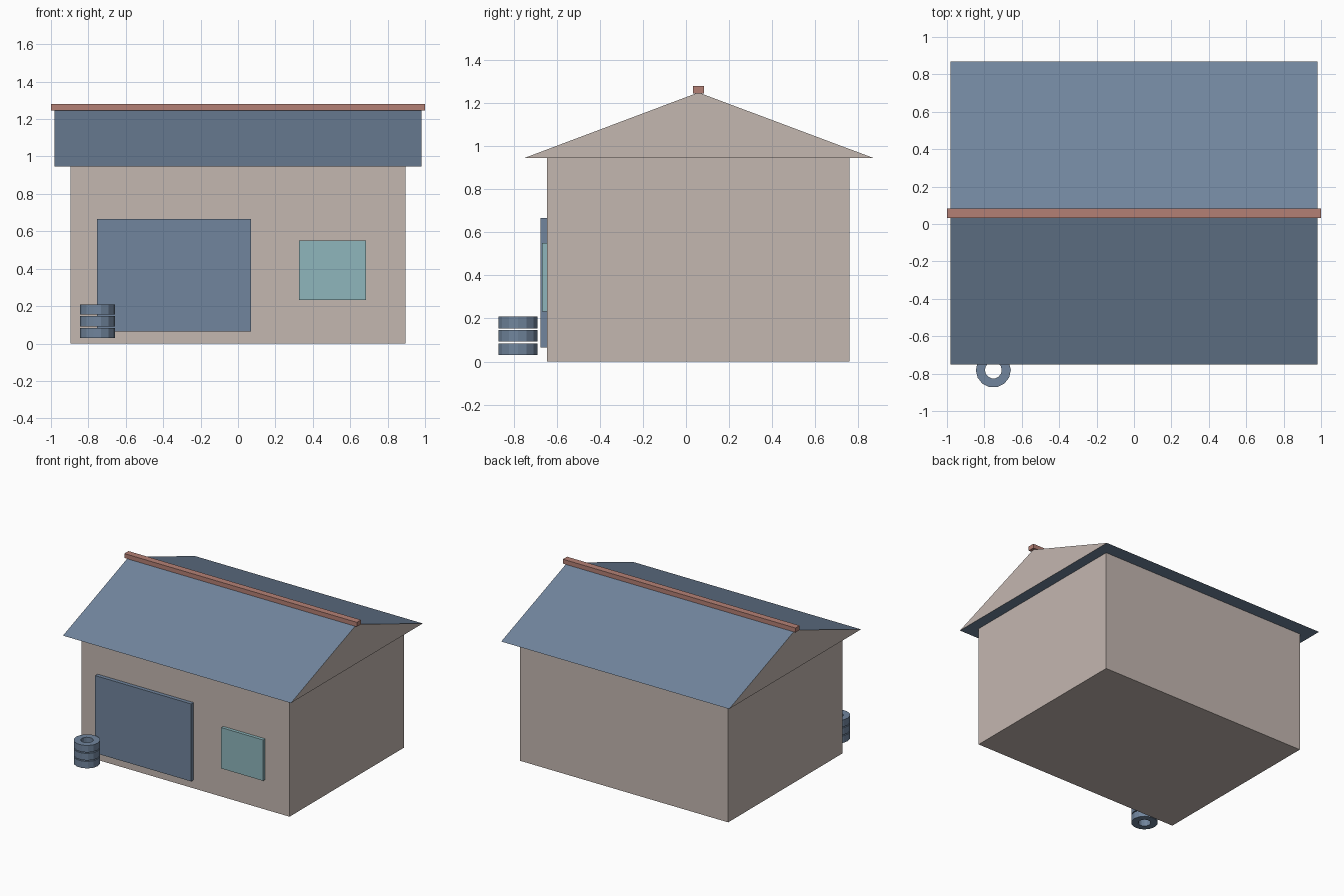
import bpy, bmesh, math

if "Cube" in bpy.data.objects:
    bpy.data.objects.remove(bpy.data.objects["Cube"])


def material(name, rgb):
    # sRGB 0-255 to linear diffuse colour
    lin = [((c / 255 + 0.055) / 1.055) ** 2.4 for c in rgb]
    m = bpy.data.materials.new(name)
    m.diffuse_color = (*lin, 1)
    m.use_nodes = True
    m.node_tree.nodes["Principled BSDF"].inputs["Base Color"].default_value = m.diffuse_color
    return m


WALL = material("warm_plaster", (196, 183, 176))
SLATE = material("slate_blue", (113, 133, 157))
GLASS = material("pale_teal", (142, 182, 188))
BRICK = material("ridge_red", (180, 128, 117))


def finish(name, bm, *mats):
    bmesh.ops.recalc_face_normals(bm, faces=bm.faces)
    me = bpy.data.meshes.new(name)
    bm.to_mesh(me)
    bm.free()
    for m in mats:
        me.materials.append(m)
    ob = bpy.data.objects.new(name, me)
    bpy.context.collection.objects.link(ob)
    return ob


def box(name, x, y, z, mat):
    bm = bmesh.new()
    bmesh.ops.create_cube(bm, size=1)
    for v in bm.verts:
        v.co = [lo + (c + 0.5) * (hi - lo) for c, (lo, hi) in zip(v.co, (x, y, z))]
    return finish(name, bm, mat)


# Main body, door, window and ridge cap
box("walls", (-0.895, 0.895), (-0.645, 0.76), (0, 0.946), WALL)
box("garage_door", (-0.755, 0.07), (-0.675, -0.64), (0.065, 0.667), SLATE)
box("window", (0.325, 0.685), (-0.67, -0.64), (0.232, 0.55), GLASS)
box("ridge_cap", (-1, 1), (0.032, 0.083), (1.246, 1.28), BRICK)

# Gable roof prism: slate slopes and underside, plaster gable ends
bm = bmesh.new()
face = bm.faces.new([bm.verts.new((-0.98, y, z)) for y, z in
                     ((-0.75, 0.946), (0.87, 0.946), (0.058, 1.25))])
ext = bmesh.ops.extrude_face_region(bm, geom=[face], use_keep_orig=True)
for v in ext["geom"]:
    if isinstance(v, bmesh.types.BMVert):
        v.co.x = 0.98
bm.normal_update()
for f in bm.faces:
    f.material_index = 1 if len(f.verts) == 3 else 0
finish("roof", bm, SLATE, WALL)

# Stack of three tyres, each a square-section ring with 14 sides
SIDES = 14
for i in range(3):
    z0 = 0.03 + 0.0622 * i
    bm = bmesh.new()
    section = ((0.0935, z0), (0.0935, z0 + 0.054), (0.045, z0 + 0.054), (0.045, z0))
    rings = []
    for k in range(SIDES):
        a = 2 * math.pi * k / SIDES
        rings.append([bm.verts.new((-0.752 + r * math.cos(a), -0.781 + r * math.sin(a), z))
                      for r, z in section])
    for k in range(SIDES):
        p, q = rings[k], rings[(k + 1) % SIDES]
        for j in range(4):
            n = (j + 1) % 4
            bm.faces.new((p[j], q[j], q[n], p[n]))
    finish(f"tyre_{i + 1}", bm, SLATE)
